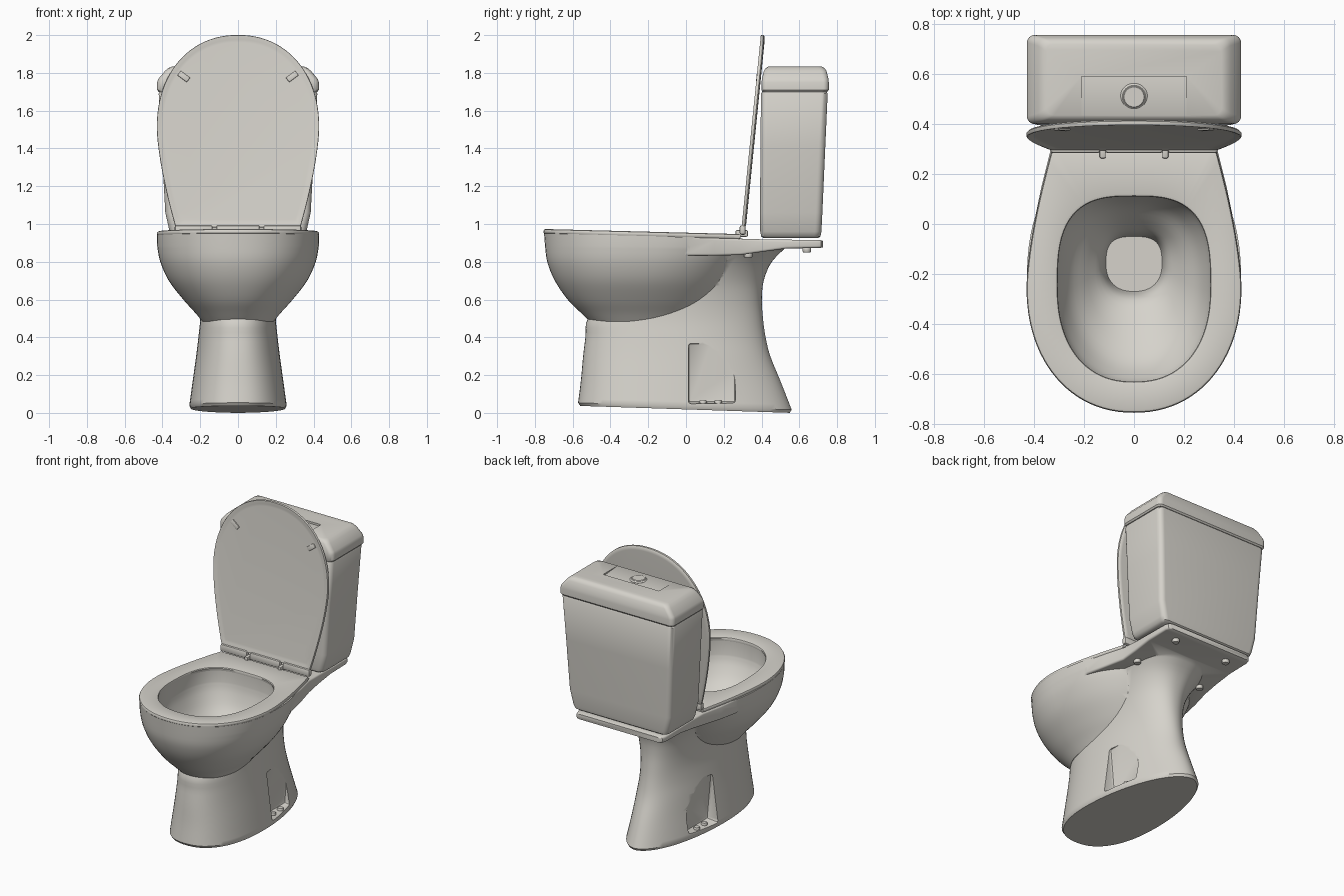
import bpy, bmesh, math
from mathutils import Matrix

if "Cube" in bpy.data.objects:
    bpy.data.objects.remove(bpy.data.objects["Cube"])

mat = bpy.data.materials.new("warm_white_ceramic")
mat.diffuse_color = (0.67, 0.65, 0.6, 1)
mat.use_nodes = True
mat.node_tree.nodes["Principled BSDF"].inputs["Base Color"].default_value = mat.diffuse_color


def make(name, bm):
    bmesh.ops.recalc_face_normals(bm, faces=bm.faces[:])
    me = bpy.data.meshes.new(name)
    bm.to_mesh(me)
    bm.free()
    me.materials.append(mat)
    ob = bpy.data.objects.new(name, me)
    bpy.context.collection.objects.link(ob)
    return ob


def loft(name, rings, cyclic=False):
    bm = bmesh.new()
    vs = [[bm.verts.new(p) for p in r] for r in rings]
    n = len(vs[0])
    pairs = list(zip(vs, vs[1:])) + ([(vs[-1], vs[0])] if cyclic else [])
    for a, b in pairs:
        for i in range(n):
            j = (i + 1) % n
            bm.faces.new((a[i], a[j], b[j], b[i]))
    if not cyclic:
        bm.faces.new(vs[0])
        bm.faces.new(vs[-1])
    return make(name, bm)


def box(name, loc, size, rot=Matrix(), bevel=0.006):
    bm = bmesh.new()
    bmesh.ops.create_cube(bm, size=1, matrix=Matrix.Diagonal((*size, 1)))
    bmesh.ops.bevel(bm, geom=bm.edges[:], offset=bevel, segments=2, profile=0.5, affect='EDGES')
    bm.transform(Matrix.Translation(loc) @ rot)
    return make(name, bm)


def disc(name, loc, r, h, seg=32):
    rings = [[(loc[0] + q * math.cos(2 * math.pi * i / seg),
               loc[1] + q * math.sin(2 * math.pi * i / seg), loc[2] + z)
              for i in range(seg)]
             for q, z in ((r * .85, 0), (r, h * .25), (r, h * .75), (r * .85, h))]
    return loft(name, rings)


def boolean(ob, other, op):
    m = ob.modifiers.new("bool", 'BOOLEAN')
    m.object, m.operation, m.solver = other, op, 'EXACT'
    bpy.context.view_layer.objects.active = ob
    bpy.ops.object.modifier_apply(modifier=m.name)
    bpy.data.objects.remove(other)


def egg(k, n=72):
    """Horizontal ring: z, slope, front y, back y, centre y, half width, exponents."""
    z, sl, yf, yb, yc, w, ef, eb = k
    pts = []
    for i in range(n):
        t = 2 * math.pi * (i + .5) / n
        c, s = math.cos(t), math.sin(t)
        e = eb if s > 0 else ef
        h = yb - yc if s > 0 else yc - yf
        x = w * math.copysign(abs(c) ** (2 / e), c)
        y = yc + h * math.copysign(abs(s) ** (2 / e), s)
        pts.append((x, y, z + sl * y))
    return pts


def smooth(keys, k=4):
    """Catmull-Rom through parameter tuples."""
    out = []
    for i in range(len(keys) - 1):
        p1, p2 = keys[i], keys[i + 1]
        p0, p3 = keys[max(i - 1, 0)], keys[min(i + 2, len(keys) - 1)]
        for j in range(k):
            t = j / k
            out.append(tuple(
                .5 * (2 * b + (c - a) * t + (2 * a - 5 * b + 4 * c - d) * t * t
                      + (3 * b - a - 3 * c + d) * t ** 3)
                for a, b, c, d in zip(p0, p1, p2, p3)))
    return out + [keys[-1]]


def rrect(w, a, b, r, seg=6):
    """Rounded rectangle, x from -w to w, second axis from a to b."""
    pts = []
    for q, (cx, cy) in enumerate(((w - r, b - r), (r - w, b - r), (r - w, a + r), (w - r, a + r))):
        for i in range(seg + 1):
            t = math.pi / 2 * (q + i / seg)
            pts.append((cx + r * math.cos(t), cy + r * math.sin(t)))
    return pts


# bowl exterior
bowl = smooth([
    (.485, 0, -.51, .06, -.25, .19, 2.15, 2),
    (.53, 0, -.557, .11, -.25, .227, 2.15, 2),
    (.60, 0, -.627, .18, -.25, .29, 2.15, 2),
    (.70, 0, -.695, .245, -.25, .367, 2.15, 2.1),
    (.80, 0, -.735, .285, -.25, .412, 2.15, 2.3),
    (.88, -.01, -.747, .30, -.25, .428, 2.15, 2.5)])
bowl += [(.931, -.026, -.752, .30, -.25, .429, 2.15, 2.5)]
body = loft("bowl_and_pedestal", [egg(k) for k in bowl])

# pedestal with flaring back
ped = [(.0185, -.033, -.56, .55, -.12, .25, 2.35, 1.9)] + smooth([
    (.035, -.033, -.572, .56, -.12, .258, 2.35, 1.9),
    (.17, 0, -.557, .50, -.12, .24, 2.35, 1.9),
    (.30, 0, -.545, .447, -.12, .222, 2.3, 2),
    (.40, 0, -.533, .422, -.12, .21, 2.3, 2),
    (.50, 0, -.52, .408, -.12, .2, 2.3, 2.1),
    (.60, 0, -.42, .402, -.08, .2, 2.2, 2.2),
    (.70, 0, -.32, .412, -.04, .215, 2.1, 2.3),
    (.80, 0, -.25, .455, .02, .25, 2.1, 2.4),
    (.89, 0, -.20, .545, .05, .305, 2.1, 2.5)])
boolean(body, loft("pedestal", [egg(k) for k in ped]), 'UNION')

# rear deck carrying the tank: y, half width, bottom, top
deck = [(-.15, .37, .835, .93), (.02, .397, .832, .929), (.15, .37, .832, .926), (.29, .335, .836, .922),
        (.40, .33, .852, .919), (.53, .33, .870, .917), (.69, .33, .873, .915),
        (.715, .322, .874, .914), (.725, .305, .877, .911)]
boolean(body, loft("deck", [[(x, y, z) for x, z in rrect(w, a, b, .012, 4)]
                            for y, w, a, b in deck]), 'UNION')

# hollow of the bowl
hole = (.85, 0, -.637, .117, -.25, .311, 2.25, 3)
cav = [(1.0,) + hole[1:]] + smooth([
    hole,
    (.79, 0, -.615, .105, -.25, .297, 2.2, 2.9),
    (.70, 0, -.55, .07, -.24, .255, 2.1, 2.7),
    (.62, 0, -.43, .01, -.21, .185, 2.1, 2.6),
    (.55, 0, -.305, -.035, -.17, .13, 2.2, 2.8),
    (.46, 0, -.27, -.05, -.16, .112, 2.3, 3)])
boolean(body, loft("cavity", [egg(k) for k in cav]), 'DIFFERENCE')

# side niches with floor bolts, and bolts under the deck
for sx in (-1, 1):
    tilt = Matrix.Rotation(sx * .09, 4, 'Y')
    boolean(body, box("niche", (sx * .29, .137, .203), (.22, .25, .316), tilt, .015), 'DIFFERENCE')
    for y in (.09, .17):
        disc("floor_bolt", (sx * .2, y, .04), .02, .027, 16)
    disc("hinge_bolt", (sx * .25, .33, .822), .023, .03, 16)
    disc("tank_bolt", (sx * .2, .64, .85), .023, .03, 16)


def outline():
    """Seat and lid outline: straight hinge edge, tapered sides, round front."""
    right = [(.33 * i / 14, .29) for i in range(1, 14)]
    for i in range(15):
        u = 1 - i / 14
        right.append((.43 - .1 * max(u, 0) ** 1.5, -.25 + .54 * u))
    for i in range(1, 24):
        t = math.pi / 2 * i / 24
        right.append((.43 * math.cos(t) ** (2 / 2.15), -.25 - .505 * math.sin(t) ** (2 / 2.15)))
    return [(0, .29)] + right + [(0, -.755)] + [(-x, y) for x, y in reversed(right)]


OUT = outline()


def scaled(f):
    return [(x * f, -.25 + (y + .25) * f) for x, y in OUT]


def inner(g):
    """Seat opening sampled along the same rays as the outline."""
    pts = []
    for x, y in OUT:
        t = math.atan2(y + .25, x)
        c, s = math.cos(t), math.sin(t)
        e, h = (3, .36) if s > 0 else (2.3, .38)
        r = 1 / ((abs(c) / (.305 + g)) ** e + (abs(s) / (h + g)) ** e) ** (1 / e)
        pts.append((r * c, -.25 + r * s))
    return pts


# seat ring
seat = [(scaled(.99), .929), (scaled(.998), .933), (scaled(1), .944), (scaled(.992), .951),
        (scaled(.975), .954), (inner(.012), .954), (inner(.003), .951), (inner(0), .945), (inner(.003), .929)]
loft("seat", [[(x, y, z - .026 * y) for x, y in r] for r, z in seat], cyclic=True)

# raised lid, leaning back
A = .1


def on_lid(x, s, t):
    return (x, .305 + s * math.sin(A) + t * math.cos(A), .981 + s * math.cos(A) - t * math.sin(A))


lid = [(.95, .012), (.985, .010), (1, .004), (1, -.007), (.996, -.011), (.985, -.011), (.95, -.006), (.92, -.005)]
loft("lid", [[on_lid(x, (.29 - y) * .98, t) for x, y in scaled(f)] for f, t in lid])
for sx in (-1, 1):
    rot = Matrix.Rotation(-A, 4, 'X') @ Matrix.Rotation(-sx * .65, 4, 'Y')
    box("lid_bumper", on_lid(sx * .287, .803, -.004), (.062, .016, .03), rot, .004)

# hinge bar in three pieces with two knuckles
for x, w in ((-.235, .2), (0, .23), (.235, .2)):
    box("hinge_bar", (x, .3, .968), (w, .032, .05), bevel=.01)
for sx in (-1, 1):
    box("hinge_knuckle", (sx * .125, .295, .95), (.024, .065, .035))

# tank body
tank = [(.925, .335, .41, .70, .03), (.935, .352, .398, .712, .035), (.96, .362, .393, .717, .035),
        (1.06, .385, .392, .722, .035), (1.4, .403, .394, .737, .035), (1.69, .42, .397, .75, .035),
        (1.703, .412, .405, .742, .03)]
loft("tank", [[(x, y, z) for x, y in rrect(w, a, b, r)] for z, w, a, b, r in tank])

# tank cover with sloped edges and a dished panel
cover = [(1.70, .42, .405, .748, .03), (1.71, .428, .40, .756, .03), (1.75, .428, .40, .756, .03),
         (1.768, .422, .402, .754, .03), (1.81, .387, .412, .744, .03), (1.825, .37, .422, .734, .03),
         (1.833, .35, .435, .72, .03)]
cover_ob = loft("tank_cover", [[(x, y, z) for x, y in rrect(w, a, b, r)] for z, w, a, b, r in cover])
dish = [(.59, 1.82), (.59, 1.9), (.38, 1.9), (.38, 1.837)]
boolean(cover_ob, loft("dish", [[(x, y, z) for y, z in dish] for x in (-.21, .21)]), 'DIFFERENCE')

# flush button
disc("button_ring", (0, .508, 1.805), .055, .027, 40)
disc("flush_button", (0, .508, 1.81), .047, .025, 40)

# smooth shading with sharp creases
bpy.ops.object.select_all(action='DESELECT')
for ob in bpy.context.collection.objects:
    ob.select_set(True)
    bpy.context.view_layer.objects.active = ob
bpy.ops.object.shade_smooth_by_angle(angle=math.radians(38))
